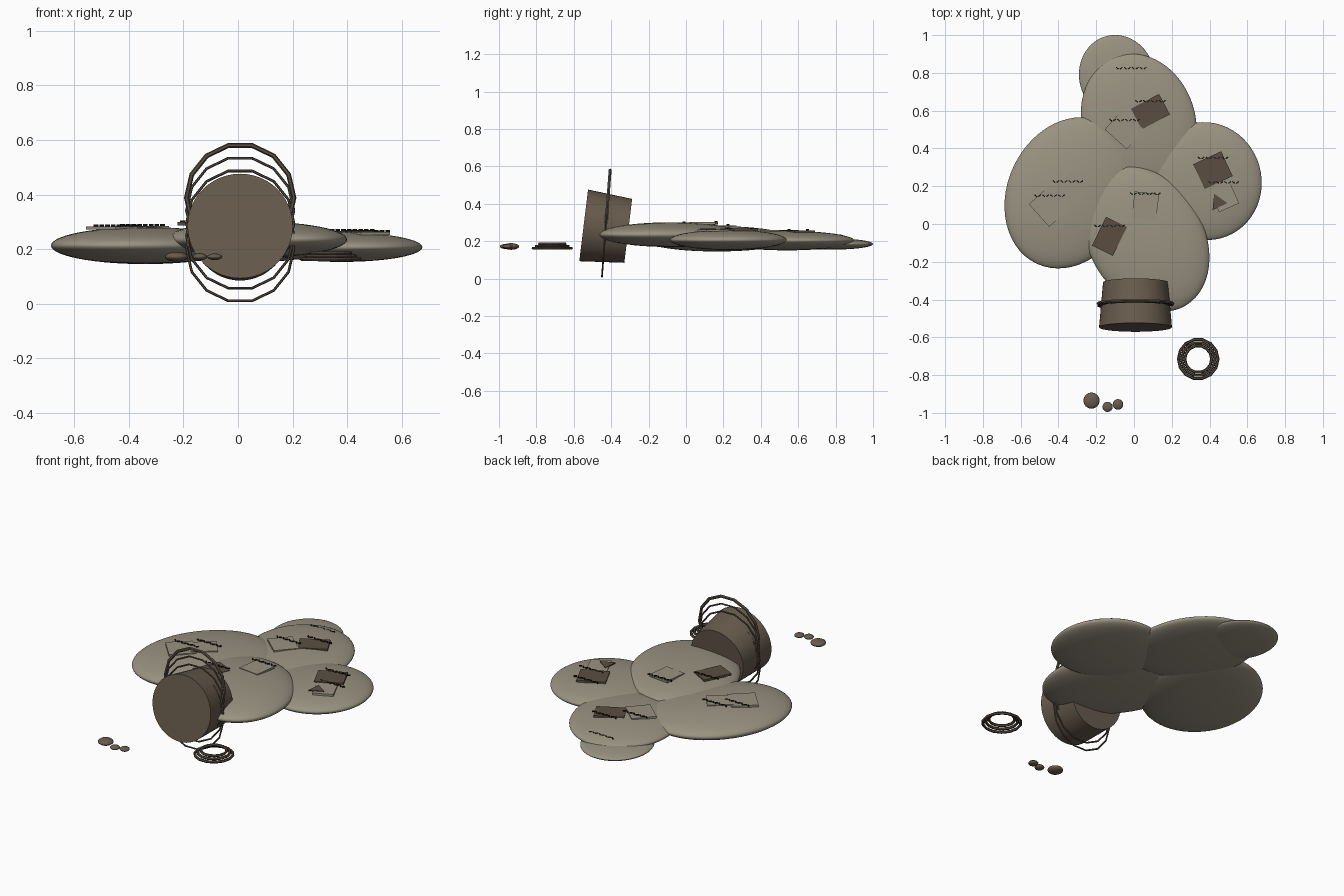
import bpy
from math import radians

cube = bpy.data.objects.get("Cube")
if cube:
    bpy.data.objects.remove(cube, do_unlink=True)


def material(name, rgb):
    m = bpy.data.materials.new(name)
    m.use_nodes = True
    m.diffuse_color = (*rgb, 1)
    m.node_tree.nodes["Principled BSDF"].inputs["Base Color"].default_value = (*rgb, 1)
    return m


HIDE = material("pale hide", (0.32, 0.29, 0.22))
DRUM = material("brown drum", (0.138, 0.105, 0.074))
PATCH = material("dark patch", (0.102, 0.076, 0.053))
WIRE = material("wire brown", (0.095, 0.075, 0.055))
THREAD = material("black thread", (0.012, 0.01, 0.008))


def finish(name, mat, smooth=False):
    ob = bpy.context.object
    ob.name = name
    ob.data.materials.append(mat)
    if smooth:
        bpy.ops.object.shade_smooth_by_angle(angle=radians(40))
    return ob


def blob(name, loc, size, turn, mat=HIDE, segments=56):
    bpy.ops.mesh.primitive_uv_sphere_add(segments=segments, ring_count=segments // 2, radius=1,
                                         location=loc, rotation=(0, 0, radians(turn)))
    bpy.context.object.scale = size
    return finish(name, mat, True)


def ring(name, loc, radius, tube, tilt, mat=WIRE):
    bpy.ops.mesh.primitive_torus_add(major_radius=radius, minor_radius=tube, major_segments=14,
                                     minor_segments=6, location=loc, rotation=(radians(tilt), 0, 0))
    return finish(name, mat)


def plate(name, loc, size, turn, mat):
    bpy.ops.mesh.primitive_cube_add(size=1, location=loc, rotation=(0, 0, radians(turn)))
    bpy.context.object.scale = size
    return finish(name, mat)


def stitches(name, x, y, z, count=8, step=0.021):
    # zigzag row of short thread dashes
    for i in range(count):
        plate(f"{name}_stitch_{i + 1}", (x + (i - (count - 1) / 2) * step, y, z),
              (0.017, 0.006, 0.007), 38 if i % 2 else -38, THREAD)


# Overlapping flattened hide lobes
blob("left_side_lobe", (-0.34, 0.165, 0.213), (0.329, 0.414, 0.068), -25)
blob("front_lobe", (0.065, -0.08, 0.235), (0.304, 0.409, 0.066), 30.7)
blob("right_side_lobe", (0.38, 0.227, 0.207), (0.295, 0.313, 0.054), 15)
blob("back_lobe", (0.025, 0.54, 0.203), (0.3, 0.367, 0.052), 18)
blob("tail_lobe", (-0.09, 0.78, 0.185), (0.2, 0.222, 0.03), 15)

# Drum at the front, tilted upward
bpy.ops.mesh.primitive_cone_add(vertices=48, radius1=0.172, radius2=0.193, depth=0.24,
                                location=(0.008, -0.428, 0.27), rotation=(radians(83), 0, 0))
finish("drum", DRUM, True)

# Loose hoops around the drum
for i in range(5):
    z = 0.202 + i * 0.0465
    ring(f"hoop_{i + 1}", (0.008, -0.45 + 0.076 * z, z), 0.197, 0.009 if i == 4 else 0.005, 85.6)

# Coiled cord lying in front
for i, r in enumerate((0.105, 0.088, 0.071)):
    ring(f"cord_coil_{i + 1}", (0.34, -0.715, 0.163 + i * 0.011), r, 0.008, 0)

# Pebbles
for i, (x, y, r, h) in enumerate(((-0.225, -0.935, 0.043, 0.018), (-0.14, -0.968, 0.027, 0.013),
                                  (-0.085, -0.955, 0.028, 0.012))):
    blob(f"pebble_{i + 1}", (x, y, 0.172), (r, r, h), 0, DRUM, 16)

# Patches: name, centre, width, depth, turn, material, stitch row height in y
for name, x, y, z, w, d, turn, mat, row in (
        ("back_dark_patch", 0.087, 0.595, 0.252, 0.168, 0.123, 28, PATCH, 0.65),
        ("back_pale_patch", -0.05, 0.5, 0.253, 0.139, 0.157, 48, HIDE, 0.55),
        ("right_dark_patch", 0.418, 0.285, 0.261, 0.163, 0.145, 25, PATCH, 0.35),
        ("right_pale_patch", 0.475, 0.15, 0.257, 0.116, 0.14, 24, HIDE, 0.22),
        ("left_outer_patch", -0.447, 0.095, 0.277, 0.15, 0.161, 42, HIDE, 0.15),
        ("left_inner_patch", -0.35, 0.175, 0.279, 0.15, 0.125, 38, HIDE, 0.225),
        ("front_pale_patch", 0.06, 0.095, 0.296, 0.13, 0.14, -7, HIDE, 0.16),
        ("front_dark_patch", -0.13, -0.065, 0.293, 0.123, 0.17, -26, PATCH, -0.01)):
    plate(name, (x, y, z), (w, d, 0.012), turn, mat)
    stitches(name, x, row, z + 0.009)
stitches("back_seam", -0.015, 0.825, 0.233)

# Folded dark corner on the right pale patch
bpy.ops.mesh.primitive_cylinder_add(vertices=3, radius=0.05, depth=0.006,
                                    location=(0.445, 0.115, 0.264), rotation=(0, 0, radians(25)))
finish("right_patch_corner", PATCH)
